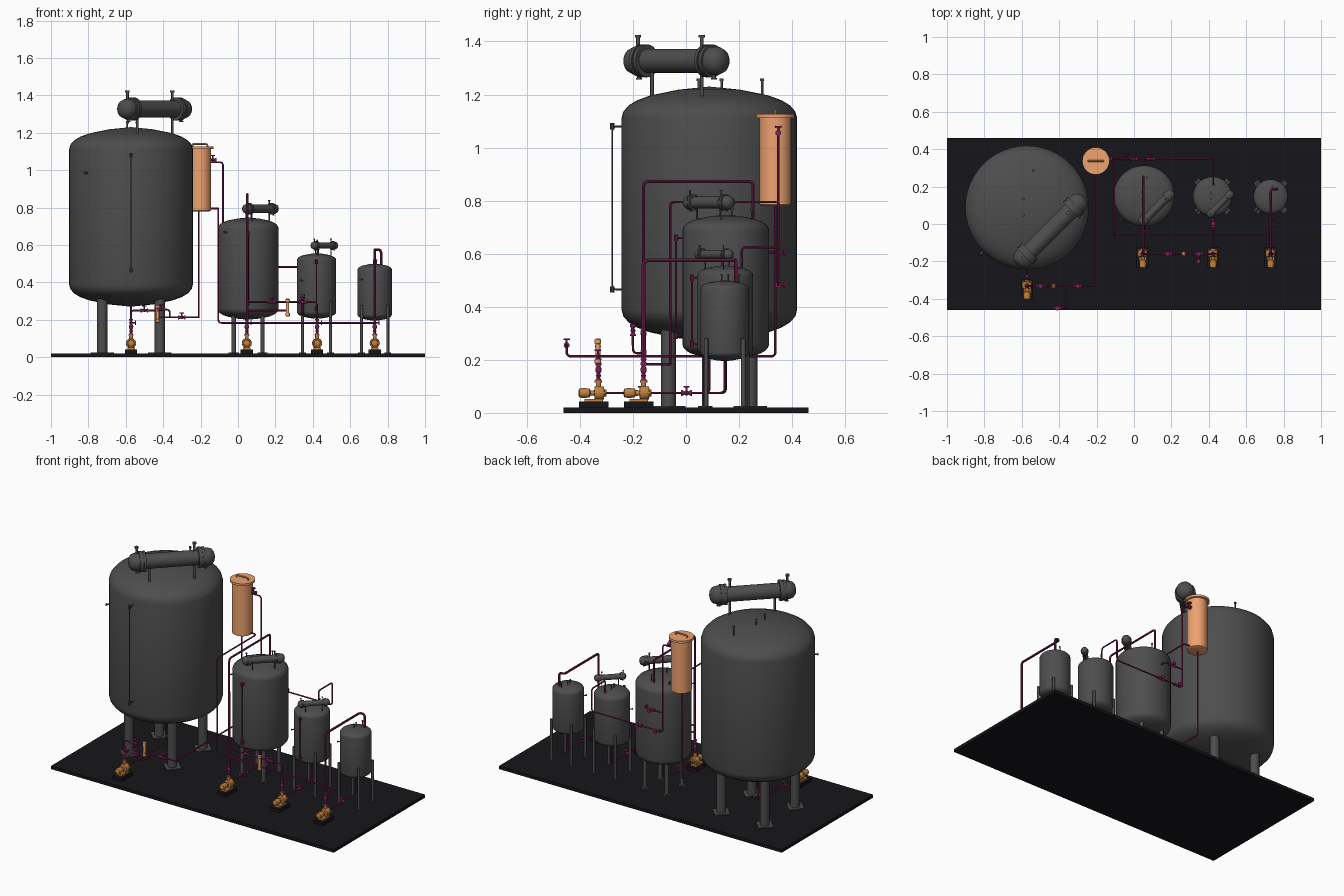
import bpy, bmesh, math
from mathutils import Vector

if "Cube" in bpy.data.objects:
    bpy.data.objects.remove(bpy.data.objects["Cube"])

def mat(name, c):
    m = bpy.data.materials.new(name)
    m.diffuse_color = (*c, 1)
    m.use_nodes = True
    m.node_tree.nodes["Principled BSDF"].inputs["Base Color"].default_value = m.diffuse_color
    return m

STEEL = mat("dark_steel", (0.075, 0.075, 0.075))
BLACK = mat("base_black", (0.008, 0.008, 0.011))
COPPER = mat("column_copper", (0.85, 0.36, 0.16))
BRONZE = mat("pump_bronze", (0.55, 0.22, 0.05))
PURPLE = mat("pipe_purple", (0.2, 0.015, 0.09))
UP = Vector((0, 0, 1))

def finish(ob, m, smooth=True):
    ob.data.materials.append(m)
    if smooth:
        bpy.ops.object.select_all(action='DESELECT')
        ob.select_set(True)
        bpy.context.view_layer.objects.active = ob
        bpy.ops.object.shade_smooth_by_angle(angle=math.radians(35))
    return ob

def lathe(name, prof, loc, m, axis=UP, seg=16):
    """Revolve (radius, height) points about an axis through loc."""
    bm = bmesh.new()
    rings = [[bm.verts.new((r * math.cos(2 * math.pi * i / seg), r * math.sin(2 * math.pi * i / seg), z))
              for i in range(seg)] for r, z in prof]
    for a, b in zip(rings, rings[1:]):
        for i in range(seg):
            j = (i + 1) % seg
            bm.faces.new((a[i], a[j], b[j], b[i]))
    bm.faces.new(rings[0])
    bm.faces.new(rings[-1])
    bmesh.ops.remove_doubles(bm, verts=bm.verts, dist=1e-5)
    bmesh.ops.recalc_face_normals(bm, faces=bm.faces)
    bm.transform(UP.rotation_difference(Vector(axis)).to_matrix().to_4x4())
    me = bpy.data.meshes.new(name)
    bm.to_mesh(me)
    bm.free()
    ob = bpy.data.objects.new(name, me)
    ob.location = loc
    bpy.context.collection.objects.link(ob)
    return finish(ob, m)

def rod(name, a, b, r, m, seg=12):
    a, b = Vector(a), Vector(b)
    return lathe(name, [(r, 0), (r, (b - a).length)], a, m, b - a, seg)

def box(name, c, size, m, rot=0):
    bpy.ops.mesh.primitive_cube_add(size=1, location=c, rotation=(0, 0, rot))
    ob = bpy.context.object
    ob.name, ob.scale = name, size
    return finish(ob, m, False)

def pipe(name, pts, r=0.0045, m=PURPLE):
    """Round pipe along a path with rounded elbows."""
    P = [Vector(p) for p in pts]
    path = [P[0]]
    for a, b, c in zip(P, P[1:], P[2:]):
        k = min(0.018, (a - b).length / 2, (c - b).length / 2)
        s, e = b + (a - b).normalized() * k, b + (c - b).normalized() * k
        path += [s * (1 - t) ** 2 + b * 2 * t * (1 - t) + e * t * t for t in (0, .25, .5, .75, 1)]
    path.append(P[-1])
    cu = bpy.data.curves.new(name, 'CURVE')
    cu.dimensions, cu.bevel_depth, cu.bevel_resolution, cu.use_fill_caps = '3D', r, 2, True
    sp = cu.splines.new('POLY')
    sp.points.add(len(path) - 1)
    for q, v in zip(sp.points, path):
        q.co = (*v, 1)
    ob = bpy.data.objects.new(name, cu)
    bpy.context.collection.objects.link(ob)
    bpy.ops.object.select_all(action='DESELECT')
    ob.select_set(True)
    bpy.context.view_layer.objects.active = ob
    bpy.ops.object.convert(target='MESH')
    finish(bpy.context.object, m)

def valve(loc, axis=(1, 0, 0), stem=(0, -1, 0), m=PURPLE):
    lathe("valve_body", [(.011, -.02), (.011, -.016), (.006, -.008), (.01, 0), (.006, .008), (.011, .016), (.011, .02)], loc, m, axis, 12)
    lathe("valve_handle", [(.004, 0), (.004, .02), (.012, .02), (.012, .026)], loc, m, stem, 12)

def nozzle(base, d, length, r):
    lathe("nozzle", [(r, 0), (r, length * .85), (r * 1.7, length * .85), (r * 1.7, length)], base, STEEL, d, 12)

# domed vessel head, as fractions of the radius
HEAD = [(0, 0), (.35, -.035), (.67, -.1), (.82, -.155), (.92, -.215), (.98, -.285), (1, -.36)]

def tank(x, y, R, zb, zt, leg_off, leg_r, leg_top, side_z, gauge=None):
    prof = [(r * R, zb - h * R) for r, h in HEAD] + [(r * R, zt + h * R) for r, h in reversed(HEAD)]
    lathe("tank_shell", prof, (x, y, 0), STEEL, seg=48)
    for sx in (-1, 1):
        for sy in (-1, 1):
            p = (x + sx * leg_off, y + sy * leg_off)
            rod("tank_leg", (*p, .02), (*p, leg_top), leg_r, STEEL, 16)
            box("leg_foot", (*p, .022), (leg_r * 3.2, leg_r * 3.2, .008), STEEL, math.pi / 4)
    # side inlet, top nozzles
    d = Vector((-1, -1, 0)).normalized()
    nozzle(Vector((x, y, side_z)) + d * R * .98, d, .016 + .04 * R, .003 + .005 * R)
    for ox, oy in ((.1, .6), (-.06, .14), (-.06, -.12)):
        nozzle((x + ox * R, y + oy * R, zt - .1 * R), UP, .02 + .13 * R, .002 + .008 * R)
    # level gauge on the front
    if gauge:
        z0, z1, m = gauge
        yy = y - R - .035 * (R / .33) ** .5
        pipe("level_gauge", [(x, y - R + .01, z0), (x, yy, z0), (x, yy, z1), (x, y - R + .01, z1)], .0035, m)
        for z in (z0, z1):
            lathe("gauge_fitting", [(.008, -.012), (.008, .012)], (x, yy, z), m, UP, 10)

def condenser(c, s, zt):
    """Diagonal shell condenser, unit size for the largest tank."""
    c, d = Vector(c), Vector((1, 1, 0)).normalized()
    half = [(.045, 0), (.045, .155), (.062, .155), (.062, .17), (.058, .17), (.058, .178), (.062, .178), (.062, .193),
            (.054, .193), (.054, .215), (.046, .237), (.028, .25), (0, .256)]
    prof = [(r * s, -z * s) for r, z in reversed(half)] + [(r * s, z * s) for r, z in half[1:]]
    lathe("condenser_shell", prof, c, STEEL, d, 24)
    for t in (-.205, .135):
        nozzle(c + d * t * s + UP * .03 * s, UP, .068 * s, .007 * s)
    for t in (-.13, .135):
        p = c + d * t * s
        rod("condenser_support", (p.x, p.y, zt - .2 * s), p, .007 * s, STEEL)
    for t in (-.2, .2):
        nozzle(c + d * t * s - UP * .03 * s, -UP, .04 * s, .007 * s)

def pump(x, y):
    """Motor at the front, volute at the back, on a black plinth."""
    box("pump_plinth", (x, y, .03), (.065, .11, .024), BLACK)
    box("pump_foot", (x, y, .047), (.04, .07, .012), BRONZE)
    lathe("pump_motor", [(.006, -.058), (.017, -.054), (.019, -.035), (.016, -.015), (.01, -.012), (.01, .002), (.024, .004),
          (.027, .012), (.027, .024), (.024, .032), (.024, .038), (.014, .04), (.014, .048)], (x, y, .075), BRONZE, (0, 1, 0), 20)
    for s in (-1, 1):
        rod("pump_bolt", (x + s * .022, y + .002, .075), (x + s * .022, y + .045, .075), .005, BRONZE)
    lathe("pump_outlet", [(.01, 0), (.01, .025), (.014, .025), (.014, .032)], (x, y + .018, .09), BRONZE, UP, 12)

def flowmeter(x, y, z):
    lathe("flowmeter", [(.007, -.048), (.012, -.044), (.012, -.03), (.009, -.028), (.009, .028), (.012, .03), (.012, .044), (.007, .048)],
          (x, y, z), COPPER)

# base plate
box("base_plate", (0, 0, .01), (2, .922, .02), BLACK)

# tanks and condensers
tank(-.572, .088, .331, .27, 1.23, .154, .028, .34, .985, (.465, 1.08, STEEL))
tank(.054, .15, .163, .2, .747, .077, .012, .24, .668, (.29, .66, PURPLE))
tank(.42, .148, .105, .205, .556, .075, .008, .3, .41, (.26, .51, PURPLE))
tank(.731, .146, .092, .195, .5, .07, .008, .28, .415)
condenser((-.446, -.036, 1.327), 1, 1.23)
condenser((.12, .086, .793), .49, .747)
condenser((.462, .106, .597), .37, .556)

# pumps with suction lines and risers fitted with valves
for px, py, ty, zb in ((-.572, -.348, .088, .27), (.047, -.178, .15, .2), (.423, -.178, .148, .205), (.731, -.178, .146, .195)):
    pump(px, py)
    pipe("suction_pipe", [(px, ty, zb + .01), (px, ty, .075), (px, py + .04, .075)], .0045)
    valve((px, py + .18, .075), (0, 1, 0), UP)
    valve((px, py + .018, .14), UP, (0, 0, 1))
    valve((px, py + .018, .185), UP, (1, 0, 0))

# separator column with lid and handle
cx, cy = -.204, .337
lathe("column_body", [(.05, .78), (.06, .785), (.06, 1.112), (.073, 1.112), (.073, 1.126), (0, 1.126)], (cx, cy, 0), COPPER, seg=32)
pipe("lid_handle", [(cx - .04, cy, 1.12), (cx - .04, cy, 1.14), (cx + .04, cy, 1.14), (cx + .04, cy, 1.12)], .005, COPPER)

# largest tank: pump line through flowmeter to column, with a front drain branch
y1 = -.332
pipe("feed_riser", [(-.572, y1, .1), (-.572, y1, .25), (-.43, y1, .25), (-.43, y1, .28)])
pipe("column_feed", [(-.43, y1, .19), (-.43, y1, .213), (-.21, y1, .213), (-.21, cy, .213), (-.21, cy, .79)])
pipe("drain_branch", [(-.365, y1, .213), (-.365, -.45, .213), (-.365, -.45, .255), (-.41, -.45, .255)])
flowmeter(-.43, y1, .232)
valve((-.5, y1, .25), (1, 0, 0), UP)
valve((-.3, y1, .213), (1, 0, 0), UP)
valve((-.41, -.45, .255), (1, 0, 0), UP)

# second and fourth tanks: circulation loops over the top
y2 = -.16
pipe("circulation_second", [(.05, y2, .1), (.05, y2, .872), (.05, .253, .872), (.05, .253, .7)], .006)
pipe("circulation_fourth", [(.731, y2, .1), (.731, y2, .575), (.731, .187, .575), (.765, .187, .575), (.765, .187, .46)], .007)

# link between second and third pumps
pipe("pump_link_low", [(.05, y2, .25), (.265, y2, .25), (.265, y2, .22)])
pipe("pump_link_high", [(.423, y2, .1), (.423, y2, .295), (.05, y2, .295)])
flowmeter(.265, y2, .265)
for vx in (.18, .345):
    valve((vx, y2, .295), (1, 0, 0), UP)
pipe("sample_branch", [(.345, y2, .225), (.345, -.2, .225), (.345, -.2, .31)])
valve((.345, -.2, .31), UP, (0, 0, 1))

# long return from fourth pump to the column
pipe("long_return", [(.731, y2, .183), (.731, -.06, .183), (-.105, -.06, .183), (-.105, -.06, .795),
                     (-.105, cy, .795), (-.16, cy, .795)])

# column overhead line down to second and third tanks
yb = .348
pipe("overhead_line", [(-.15, yb, 1.042), (-.08, yb, 1.042), (-.08, yb, .482), (.423, yb, .482),
                       (.423, yb, .625), (.423, .21, .625), (.423, .21, .52)])
pipe("overhead_branch", [(-.08, yb, .605), (.053, yb, .605), (.053, .3, .605)])
valve((-.135, yb, 1.055), (1, 0, 0), UP)
valve((0, yb, .605), (1, 0, 0), (0, 1, 0))
for vx in (-.04, .09):
    valve((vx, yb, .482), (1, 0, 0), (0, 1, 0))
